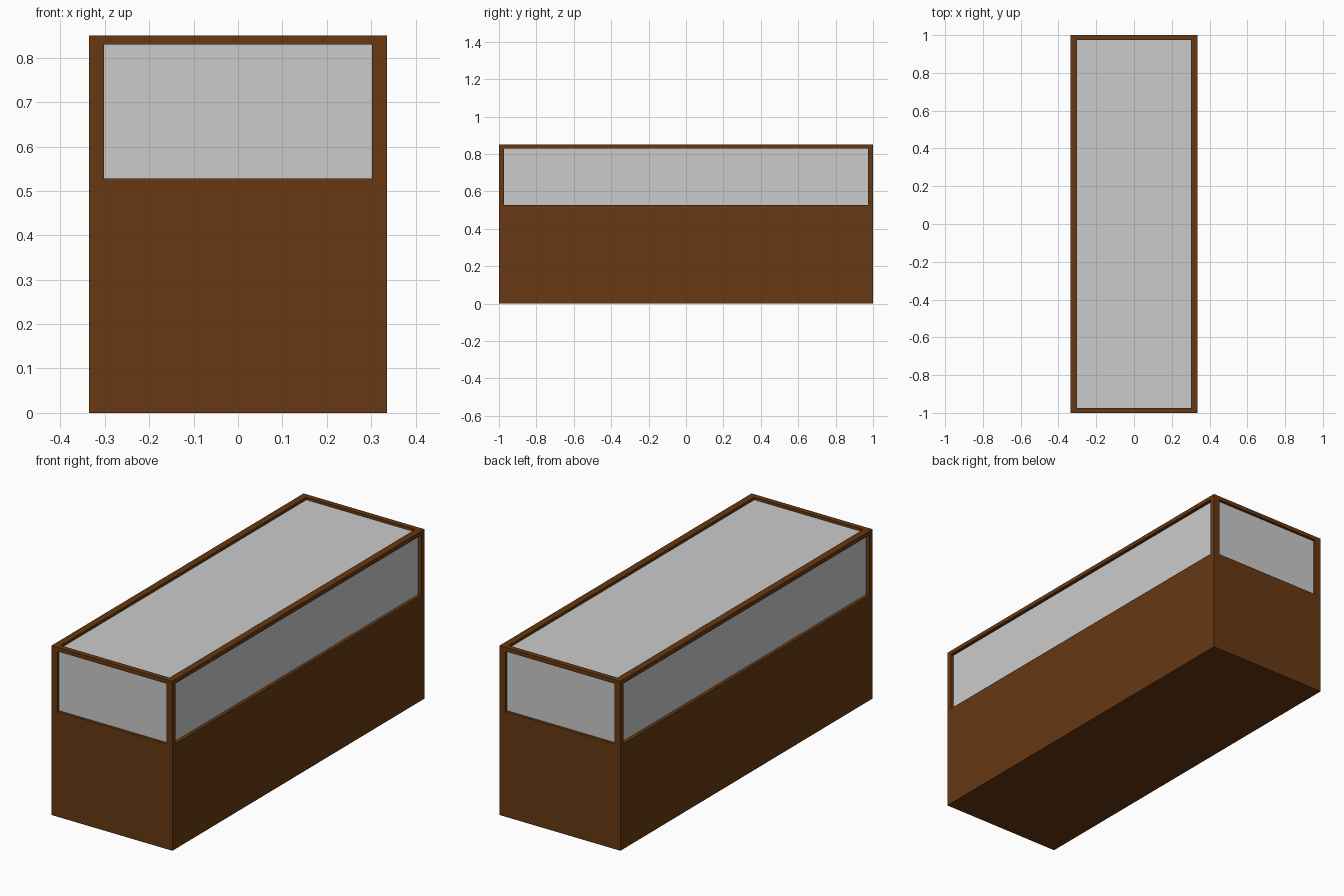
import bpy

if "Cube" in bpy.data.objects:
    bpy.data.objects.remove(bpy.data.objects["Cube"])

X, Y, Z = 0.336, 1.0, 0.85        # outer half width, half length, height
PX, PY, RAIL = 0.034, 0.026, 0.02  # post width in x, in y, rail height
BASE, INSET = 0.528, 0.013         # top of the base, glass recess

wood = bpy.data.materials.new("brown_wood")
wood.diffuse_color = (0.135, 0.04, 0.006, 1)
wood.use_nodes = True
wood.node_tree.nodes["Principled BSDF"].inputs["Base Color"].default_value = wood.diffuse_color


def box(name, lo, hi, mat=None):
    bpy.ops.mesh.primitive_cube_add(size=1, location=[(a + b) / 2 for a, b in zip(lo, hi)])
    ob = bpy.context.object
    ob.name = name
    ob.scale = [b - a for a, b in zip(lo, hi)]
    bpy.ops.object.transform_apply(location=False, rotation=False, scale=True)
    if mat:
        ob.data.materials.append(mat)
    return ob


# solid cabinet base
box("base", (-X, -Y, 0), (X, Y, BASE), wood)

# corner posts
for sx in (-1, 1):
    for sy in (-1, 1):
        xs = sorted((sx * X, sx * (X - PX)))
        ys = sorted((sy * Y, sy * (Y - PY)))
        box("corner_post", (xs[0], ys[0], BASE), (xs[1], ys[1], Z), wood)

# top rails between the posts
for s in (-1, 1):
    xs = sorted((s * X, s * (X - PX)))
    box("side_rail", (xs[0], -Y + PY, Z - RAIL), (xs[1], Y - PY, Z), wood)
    ys = sorted((s * Y, s * (Y - PY)))
    box("end_rail", (-X + PX, ys[0], Z - RAIL), (X - PX, ys[1], Z), wood)

# recessed glass panes
T = 0.006
gx, gy, gz = X - INSET - 0.004, Y - INSET, Z - INSET
for s in (-1, 1):
    xs = sorted((s * gx, s * (gx - T)))
    box("side_glass", (xs[0], -Y + PY, BASE), (xs[1], Y - PY, Z - RAIL))
    ys = sorted((s * gy, s * (gy - T)))
    box("end_glass", (-X + PX, ys[0], BASE), (X - PX, ys[1], Z - RAIL))
box("top_glass", (-X + PX, -Y + PY, gz - T), (X - PX, Y - PY, gz))
